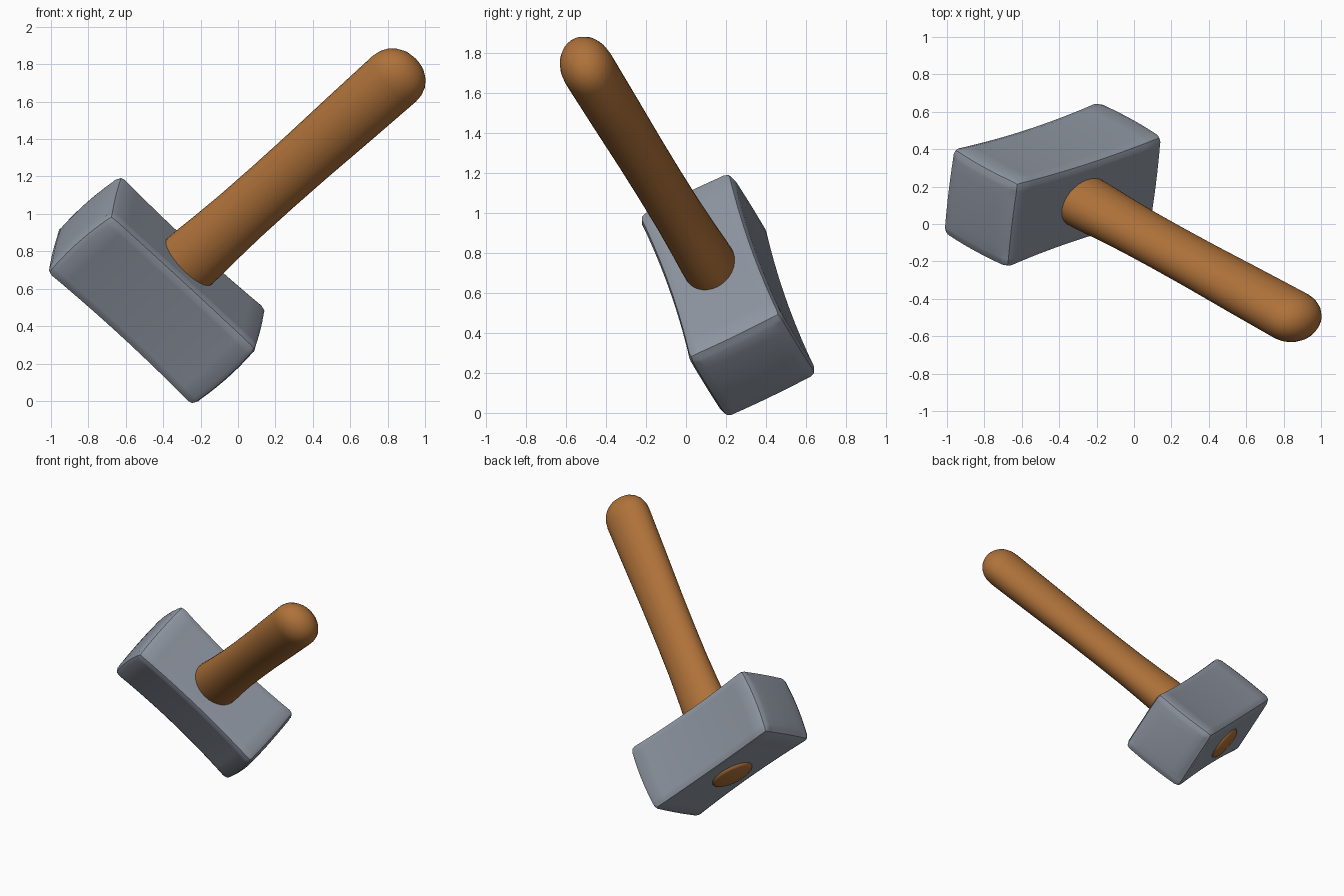
import bpy, bmesh, math
from mathutils import Matrix, Vector

if "Cube" in bpy.data.objects:
    bpy.data.objects.remove(bpy.data.objects["Cube"])

# Tilted frame: handle axis, head length axis, head width axis
H = Vector((0.69, -0.38, 0.615)).normalized()
L = Vector((0.72, 0.23, -0.653))
L = (L - H * L.dot(H)).normalized()
W = H.cross(L)
CENTRE = Vector((-0.435, 0.21, 0.59))
FRAME = Matrix.Translation(CENTRE) @ Matrix((L, W, H)).transposed().to_4x4()


def material(name, colour):
    m = bpy.data.materials.new(name)
    m.diffuse_color = (*colour, 1)
    m.use_nodes = True
    m.node_tree.nodes["Principled BSDF"].inputs["Base Color"].default_value = m.diffuse_color
    return m


def finish(bm, name, mat, angle):
    bmesh.ops.recalc_face_normals(bm, faces=bm.faces)
    mesh = bpy.data.meshes.new(name)
    bm.to_mesh(mesh)
    bm.free()
    ob = bpy.data.objects.new(name, mesh)
    bpy.context.collection.objects.link(ob)
    mesh.materials.append(mat)
    ob.matrix_world = FRAME
    bpy.ops.object.select_all(action='DESELECT')
    ob.select_set(True)
    bpy.context.view_layer.objects.active = ob
    bpy.ops.object.shade_smooth_by_angle(angle=math.radians(angle))
    return ob


steel = material("grey steel", (0.275, 0.305, 0.36))
wood = material("brown wood", (0.43, 0.168, 0.042))

# Head: block with a slightly pinched waist, domed ends and chamfered edges
HALF_L, HALF_W, HALF_H = 0.545, 0.26, 0.256
bm = bmesh.new()
bmesh.ops.create_cube(bm, size=2)
bmesh.ops.subdivide_edges(bm, edges=bm.edges[:], cuts=8, use_grid_fill=True)
for v in bm.verts:
    l, w, h = v.co
    waist = 1 - l * l
    dome = (1 - w * w) * 0.3 + (1 - h * h) * 0.7
    v.co = (l * (HALF_L + 0.026 * dome * abs(l) ** 3),
            w * (HALF_W - 0.022 * waist),
            h * (HALF_H - 0.006 * waist))
sharp = [e for e in bm.edges if e.calc_face_angle(0) > math.radians(50)]
bmesh.ops.bevel(bm, geom=sharp, offset=0.04, segments=2, profile=0.5, affect='EDGES')
finish(bm, "hammer_head", steel, 30)

# Handle: oval shaft with a slight waist, rounded grip end and a peg showing below
profile = [(-0.275, 0.0), (-0.272, 0.80), (-0.262, 0.93), (-0.24, 1.0), (0.2, 1.04),
           (0.32, 1.03), (0.45, 0.99), (0.65, 0.95), (0.9, 0.94), (1.15, 0.95),
           (1.5, 0.99), (1.84, 1.02)]
profile += [(1.84 + 0.16 * math.sin(a) ** 0.95, 1.02 * math.cos(a) ** 0.95)
            for a in (math.radians(15 * i) for i in range(1, 6))] + [(2.0, 0.0)]
SIDES = 32
bm = bmesh.new()
rings = []
for t, r in profile:
    count = SIDES if r else 1
    rings.append([bm.verts.new((0.167 * r * math.cos(2 * math.pi * i / SIDES),
                                0.132 * r * math.sin(2 * math.pi * i / SIDES), t))
                  for i in range(count)])
for a, b in zip(rings, rings[1:]):
    for i in range(SIDES):
        j = (i + 1) % SIDES
        quad = [a[i % len(a)], a[j % len(a)], b[j % len(b)], b[i % len(b)]]
        bm.faces.new(list(dict.fromkeys(quad)))
finish(bm, "handle", wood, 50)
